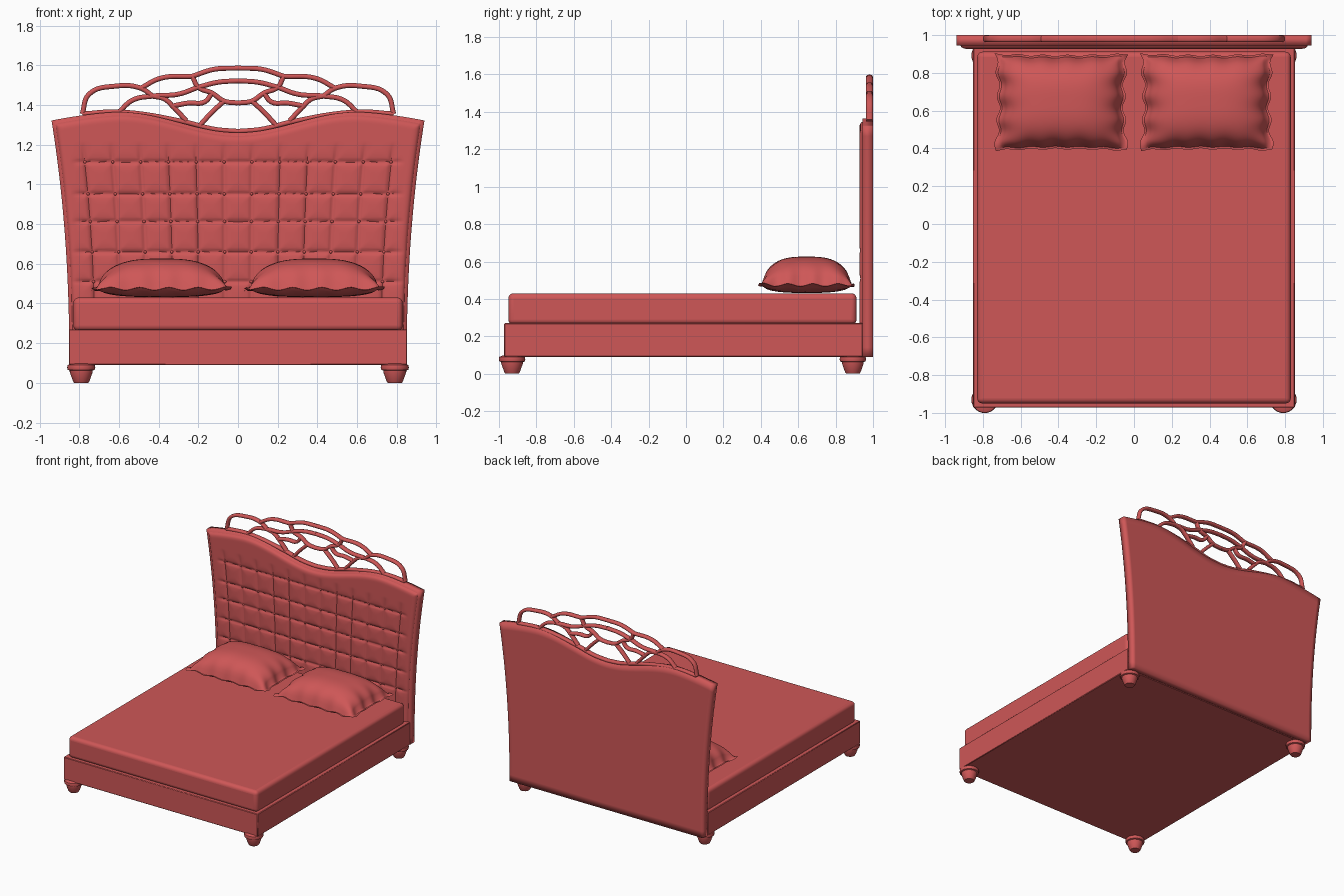
import bpy, bmesh, math
from math import sin, cos, pi, exp

cube = bpy.data.objects.get("Cube")
if cube:
    bpy.data.objects.remove(cube, do_unlink=True)

red = bpy.data.materials.new("soft_red")
red.use_nodes = True
red.diffuse_color = (0.62, 0.095, 0.095, 1)
red.node_tree.nodes["Principled BSDF"].inputs["Base Color"].default_value = red.diffuse_color


def finish(ob, angle=35):
    bpy.ops.object.select_all(action='DESELECT')
    ob.select_set(True)
    bpy.context.view_layer.objects.active = ob
    bpy.ops.object.shade_smooth_by_angle(angle=math.radians(angle))
    return ob


def add_object(name, bm):
    me = bpy.data.meshes.new(name)
    bm.to_mesh(me)
    bm.free()
    me.materials.append(red)
    ob = bpy.data.objects.new(name, me)
    bpy.context.collection.objects.link(ob)
    return ob


def add_sheet(bm, point, nu, nv):
    """Grid of faces from point(u, v), with u in -1..1 and v in 0..1."""
    rows = [[bm.verts.new(point(2 * i / nu - 1, j / nv)) for i in range(nu + 1)]
            for j in range(nv + 1)]
    for low, high in zip(rows, rows[1:]):
        for i in range(nu):
            bm.faces.new((low[i], low[i + 1], high[i + 1], high[i]))


def box(name, x, y0, y1, z0, z1, bevel, segments):
    bm = bmesh.new()
    bmesh.ops.create_cube(bm, size=1)
    for v in bm.verts:
        v.co = (2 * x * v.co.x, (y0 + y1) / 2 + (y1 - y0) * v.co.y,
                (z0 + z1) / 2 + (z1 - z0) * v.co.z)
    ob = add_object(name, bm)
    mod = ob.modifiers.new("soft_edges", 'BEVEL')
    mod.width, mod.segments = bevel, segments
    return finish(ob, 40)


# Base and mattress
box("bed_base", 0.852, -0.972, 0.945, 0.09, 0.27, 0.004, 1)
box("mattress", 0.83, -0.95, 0.912, 0.262, 0.43, 0.028, 5)


# Turned feet
foot_profile = [(0, 0), (0.036, 0), (0.042, 0.01), (0.058, 0.055), (0.058, 0.062),
                (0.068, 0.066), (0.071, 0.078), (0.068, 0.09), (0.05, 0.098), (0, 0.098)]
for depth, y in (("front", -0.93), ("back", 0.892)):
    for side, x in (("left", 0.79), ("right", -0.79)):
        bm = bmesh.new()
        ring = [bm.verts.new((r, 0, z)) for r, z in foot_profile]
        edges = [bm.edges.new(pair) for pair in zip(ring, ring[1:])]
        bmesh.ops.spin(bm, geom=ring + edges, cent=(0, 0, 0), axis=(0, 0, 1),
                       angle=2 * pi, steps=28)
        bmesh.ops.remove_doubles(bm, verts=bm.verts, dist=0.0005)
        bmesh.ops.recalc_face_normals(bm, faces=bm.faces)
        foot = add_object(f"{depth}_{side}_foot", bm)
        foot.location = (x, y, 0)
        finish(foot)


# Headboard outline: flared sides and a wavy top
def half_width(z):
    return 0.85 + 0.09 * (max(0, z - 0.09) / 1.235) ** 2.2


def top_edge(x):
    x = abs(x)
    if x < 0.6:
        return 1.313 - 0.052 * cos(pi * x / 0.6)
    return 1.365 - 0.043 * ((x - 0.6) / 0.34) ** 1.5


def board_point(u, v):
    z = 0.09 + v * (top_edge(u * 0.94) - 0.09)
    return (u * half_width(z), 0.945, z)


bm = bmesh.new()
add_sheet(bm, board_point, 64, 24)
board = add_object("headboard", bm)
solid = board.modifiers.new("thickness", 'SOLIDIFY')
solid.thickness, solid.offset = 0.055, -1
finish(board)

# Tufted padding
tuft_rows = [0.51, 0.66, 0.813, 0.952, 1.113]
tuft_columns = [(k - 5.5) * 0.1542 for k in range(12)]


def fade(value, limit, soft):
    return min(1, max(0, (limit - value) / soft))


def groove(distance):
    return 0.65 * exp(-(distance / 0.008) ** 2) + 0.35 * exp(-(distance / 0.03) ** 2)


def pad_point(u, v):
    top = top_edge(u * 0.94) - 0.015
    z = 0.2 + v * (top - 0.2)
    half = half_width(z)
    x = u * (half - 0.015)
    edge = min(1, min(half - 0.015 - abs(x), top - z) / 0.035)
    puff = math.sqrt(max(0, 1 - (1 - edge) ** 2))
    across = groove(min(abs(z - r) for r in tuft_rows)) * fade(abs(x), 0.84, 0.06)
    upright = groove(min(abs(x / half - c) for c in tuft_columns) * half) * fade(z, 1.21, 0.08)
    return (x, 0.948 - 0.021 * puff + 0.013 * max(across, upright), z)


bm = bmesh.new()
add_sheet(bm, pad_point, 220, 130)
finish(add_object("headboard_padding", bm), 60)

bm = bmesh.new()
for z in tuft_rows:
    for c in tuft_columns:
        made = bmesh.ops.create_icosphere(bm, subdivisions=1, radius=0.009)["verts"]
        bmesh.ops.scale(bm, vec=(1, 0.6, 1), verts=made)
        bmesh.ops.translate(bm, vec=(c * half_width(z), 0.939, z), verts=made)
finish(add_object("tuft_buttons", bm), 60)

# Openwork crest: bars given for one half and mirrored
crest_bars = [
    [(0.785, 1.355), (0.75, 1.455), (0.62, 1.495), (0.49, 1.485), (0.43, 1.445)],
    [(0.49, 1.485), (0.39, 1.535), (0.23, 1.545)],
    [(0.23, 1.545), (0.12, 1.58), (0, 1.586)],
    [(0.6, 1.365), (0.53, 1.425), (0.43, 1.445), (0.3, 1.455), (0.2, 1.49)],
    [(0.23, 1.545), (0.2, 1.49), (0.13, 1.46), (0.07, 1.42), (0, 1.41)],
    [(0.2, 1.49), (0.1, 1.515), (0, 1.522)],
    [(0.43, 1.445), (0.37, 1.43), (0.33, 1.395), (0.26, 1.32)],
    [(0.33, 1.395), (0.25, 1.41), (0.17, 1.415), (0.13, 1.46)],
    [(0.19, 1.3), (0.13, 1.365), (0.07, 1.42)],
    [(0.785, 1.355), (0.6, 1.365), (0.27, 1.315), (0.12, 1.278), (0, 1.267)],
]
curve = bpy.data.curves.new("crest", 'CURVE')
curve.dimensions = '3D'
curve.twist_mode = 'Z_UP'
curve.fill_mode = 'FULL'
curve.use_fill_caps = True
curve.resolution_u = 8
curve.extrude, curve.bevel_depth, curve.bevel_resolution = 0.006, 0.0125, 2
for side in (1, -1):
    for bar in crest_bars:
        spline = curve.splines.new('BEZIER')
        spline.bezier_points.add(len(bar) - 1)
        for p, (x, z) in zip(spline.bezier_points, bar):
            p.co = (side * x, z, 0)
            p.handle_left_type = p.handle_right_type = 'AUTO'
curve.materials.append(red)
crest = bpy.data.objects.new("headboard_crest", curve)
bpy.context.collection.objects.link(crest)
crest.location.y = 0.981
crest.rotation_euler.x = pi / 2
bpy.ops.object.select_all(action='DESELECT')
crest.select_set(True)
bpy.context.view_layer.objects.active = crest
bpy.ops.object.convert(target='MESH')
finish(bpy.context.view_layer.objects.active, 50)


# Pillows with a thin flange and pinched edges
def pillow_point(height):
    def point(u, v):
        v = 2 * v - 1
        body = max(0, 1 - abs(u / 0.93) ** 3) * max(0, 1 - abs(v / 0.93) ** 3)
        x = 0.35 * u * (1 - 0.05 * (1 - v * v)) + 0.009 * u ** 5 * sin(13 * v)
        y = 0.255 * v * (1 - 0.03 * (1 - u * u)) + 0.004 * v ** 5 * sin(17 * u)
        ripple = 0.008 * (u ** 6 * sin(12 * v) + v ** 6 * sin(15 * u))
        return (x, y, 0.474 + ripple + height * body ** 0.5)
    return point


for side, x in (("left", 0.385), ("right", -0.385)):
    bm = bmesh.new()
    add_sheet(bm, pillow_point(0.152), 56, 44)
    add_sheet(bm, pillow_point(-0.042), 56, 44)
    bmesh.ops.remove_doubles(bm, verts=bm.verts, dist=0.0002)
    bmesh.ops.recalc_face_normals(bm, faces=bm.faces)
    pillow = add_object(f"{side}_pillow", bm)
    pillow.location = (x, 0.645, 0)
    finish(pillow, 70)
